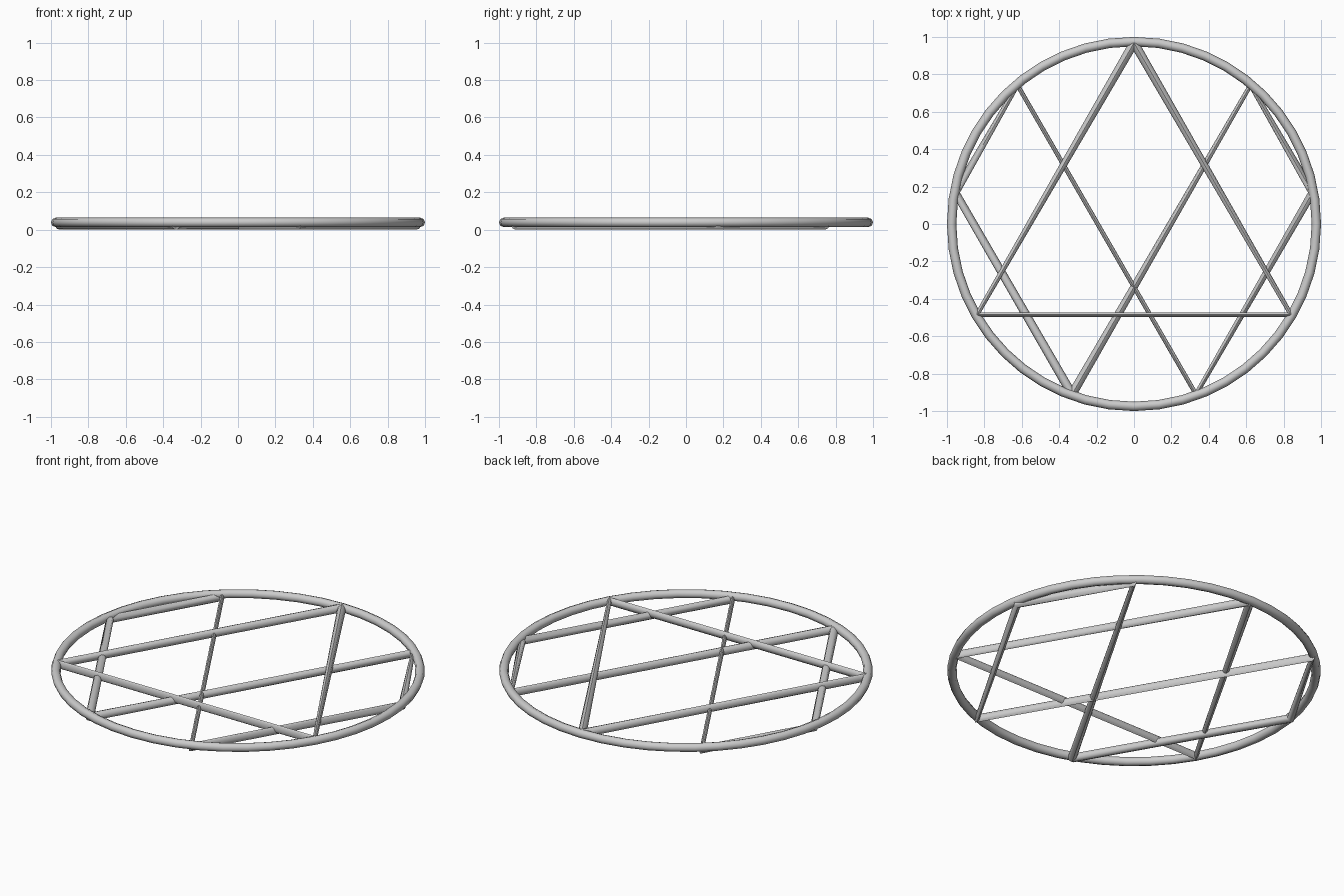
import bpy
from math import sin, cos, radians

if "Cube" in bpy.data.objects:
    bpy.data.objects.remove(bpy.data.objects["Cube"])

TUBE = 0.025      # tube radius
RING_R = 0.975    # ring centre-line radius
STAR_R = 0.969    # radius of the nine points


def to_mesh(ob):
    bpy.ops.object.select_all(action='DESELECT')
    ob.select_set(True)
    bpy.context.view_layer.objects.active = ob
    bpy.ops.object.convert(target='MESH')
    bpy.ops.object.shade_smooth_by_angle(angle=radians(50))


def star_path(name, order, z, tube):
    # Open poly curve through numbered points of a nine-point circle;
    # the tube narrows at the sharp corners and stays full at its ends
    cu = bpy.data.curves.new(name, 'CURVE')
    cu.dimensions = '3D'
    cu.bevel_depth = tube
    cu.bevel_resolution = 2
    cu.use_fill_caps = True
    sp = cu.splines.new('POLY')
    sp.points.add(len(order) - 1)
    for p, n in zip(sp.points, order):
        a = radians(40 * n)
        p.co = (STAR_R * sin(a), STAR_R * cos(a), z, 1)
    ob = bpy.data.objects.new(name, cu)
    bpy.context.collection.objects.link(ob)
    to_mesh(ob)


# Outer ring
bpy.ops.curve.primitive_bezier_circle_add(radius=RING_R, location=(0, 0, 0.039))
ring = bpy.context.object
ring.name = "outer_ring"
ring.data.dimensions = '3D'
ring.data.resolution_u = 12
ring.data.bevel_depth = TUBE
ring.data.bevel_resolution = 2
to_mesh(ring)

# Triangle, starting and ending at the top point
star_path("triangle_bars", [0, 3, 6, 0], 0.039, 0.024)

# Six-point figure, set slightly lower
star_path("six_point_bars", [5, 7, 8, 4, 2, 1, 5], 0.024, 0.024)
